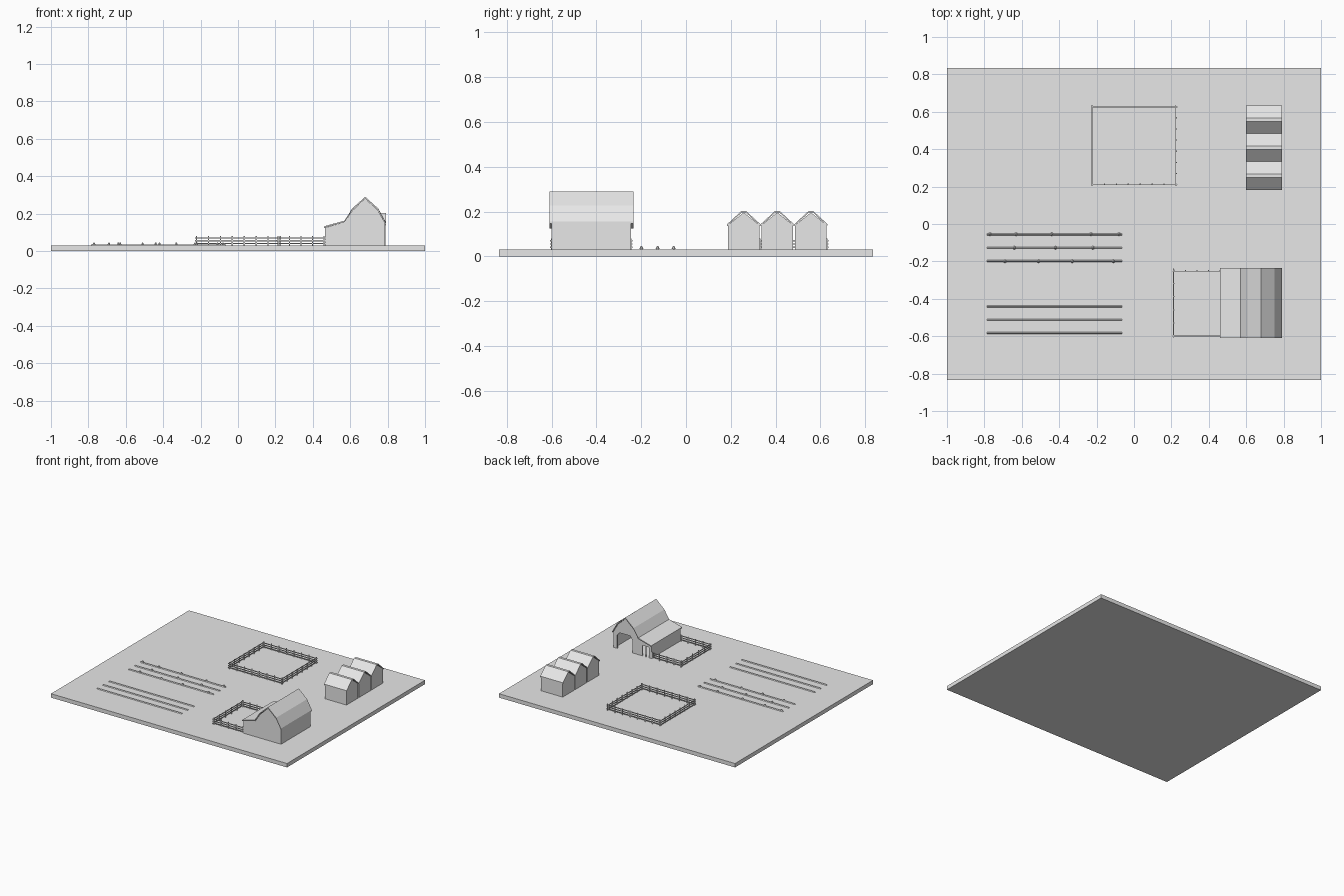
import bpy, bmesh
from mathutils import Vector

cube = bpy.data.objects.get("Cube")
if cube:
    bpy.data.objects.remove(cube)

GROUND = 0.03
grey = bpy.data.materials.new("plain_grey")
grey.use_nodes = True
GREY = (0.8, 0.8, 0.8, 1)
grey.diffuse_color = GREY
grey.node_tree.nodes["Principled BSDF"].inputs["Base Color"].default_value = GREY


def finish(bm, name, flip=False):
    bmesh.ops.recalc_face_normals(bm, faces=bm.faces)
    if flip:
        bmesh.ops.reverse_faces(bm, faces=bm.faces)
    mesh = bpy.data.meshes.new(name)
    bm.to_mesh(mesh)
    bm.free()
    mesh.materials.append(grey)
    obj = bpy.data.objects.new(name, mesh)
    bpy.context.collection.objects.link(obj)
    return obj


def add_box(bm, x, y, z):
    """Box from (low, high) ranges."""
    geo = bmesh.ops.create_cube(bm, size=1)
    for v in geo["verts"]:
        v.co = Vector([(lo + hi) / 2 + c * (hi - lo) for c, (lo, hi) in zip(v.co, (x, y, z))])


def add_prism(bm, profile, lo, hi, axis="y"):
    """Extrude a profile with z as its second coordinate along x or y."""
    place = (lambda a, z, t: (a, t, z)) if axis == "y" else (lambda a, z, t: (t, a, z))
    face = bm.faces.new([bm.verts.new(place(a, z, lo)) for a, z in profile])
    new = bmesh.ops.extrude_face_region(bm, geom=[face])["geom"]
    for v in new:
        if isinstance(v, bmesh.types.BMVert):
            v.co[1 if axis == "y" else 0] = hi


def prism(name, profile, lo, hi, axis="y", flip=False):
    bm = bmesh.new()
    add_prism(bm, profile, lo, hi, axis)
    return finish(bm, name, flip)


def shell(line, thick):
    """Close an open roof line into a strip of even vertical thickness."""
    return line + [(a, z - thick) for a, z in reversed(line)]


def cut(target, cutter):
    cutter.hide_render = True
    cutter.hide_viewport = True
    cutter.display_type = "WIRE"
    mod = target.modifiers.new("opening", "BOOLEAN")
    mod.operation = "DIFFERENCE"
    mod.solver = "EXACT"
    mod.object = cutter


# Ground slab
bm = bmesh.new()
add_box(bm, (-1, 1), (-0.835, 0.835), (0, GROUND))
finish(bm, "ground")

# Barn walls, hollow, with a tall doorway and a lean-to doorway at the back
FRONT, BACK = -0.6, -0.245
roof_line = [(0.57, 0.163), (0.61, 0.227), (0.68, 0.29), (0.75, 0.227), (0.79, 0.155)]
walls = prism("barn_walls", [(0.465, GROUND), (0.465, 0.124), (0.57, 0.155), (0.613, 0.218),
                             (0.68, 0.281), (0.747, 0.218), (0.785, 0.152), (0.785, GROUND)],
              FRONT, BACK)
cut(walls, prism("barn_interior_cutter",
                 [(0.473, 0.02), (0.473, 0.117), (0.576, 0.147), (0.617, 0.21),
                  (0.68, 0.27), (0.743, 0.21), (0.777, 0.147), (0.777, 0.02)],
                 FRONT + 0.008, BACK - 0.008))
cut(walls, prism("barn_door_cutter",
                 [(0.627, 0.02), (0.627, 0.13), (0.645, 0.155), (0.735, 0.155),
                  (0.755, 0.13), (0.755, 0.02)], BACK - 0.02, BACK + 0.02))
cut(walls, prism("lean_to_door_cutter",
                 [(0.485, 0.02), (0.485, 0.11), (0.54, 0.11), (0.54, 0.02)],
                 BACK - 0.02, BACK + 0.02))
prism("barn_roof", shell(roof_line, 0.009), -0.61, -0.235, flip=True)
prism("lean_to_roof", shell([(0.46, 0.132), (0.57, 0.163)], 0.008), -0.61, -0.235)
bm = bmesh.new()
add_box(bm, (0.51, 0.515), (BACK - 0.006, BACK), (GROUND, 0.11))
finish(bm, "lean_to_door_post")

# Row of three sheds
for i in range(3):
    mid = 0.258 + 0.15 * i
    prism(f"shed_walls_{i + 1}", [(mid - 0.07, GROUND), (mid - 0.07, 0.14), (mid, 0.196),
                                  (mid + 0.07, 0.14), (mid + 0.07, GROUND)], 0.605, 0.788, "x")
    prism(f"shed_roof_{i + 1}",
          shell([(mid - 0.075, 0.143), (mid - 0.01, 0.203), (mid + 0.01, 0.203),
                 (mid + 0.075, 0.143)], 0.008), 0.6, 0.792, "x", flip=True)


# Rail fences
def fence(name, start, end, axis, at, count):
    """Three rails and evenly spaced posts along one axis."""
    bm = bmesh.new()

    def piece(along, across, z):
        add_box(bm, *((along, across) if axis == "x" else (across, along)), z)

    for z in (0.04, 0.055, 0.07):
        piece((start - 0.008, end + 0.008), (at - 0.004, at), (z - 0.003, z + 0.003))
    for i in range(count):
        p = start + (end - start) * i / (count - 1)
        piece((p - 0.003, p + 0.003), (at, at + 0.004), (GROUND, 0.08))
    finish(bm, name)


fence("paddock_fence_front", -0.222, 0.225, "x", 0.212, 8)
fence("paddock_fence_back", -0.222, 0.225, "x", 0.627, 8)
fence("paddock_fence_right", 0.21, 0.628, "y", -0.222, 8)
fence("paddock_fence_left", 0.21, 0.628, "y", 0.225, 8)
fence("barn_yard_fence_front", 0.213, 0.46, "x", -0.597, 5)
fence("barn_yard_fence_back", 0.213, 0.46, "x", -0.25, 5)
fence("barn_yard_fence_right", -0.6, -0.247, "y", 0.213, 6)

# Crop ridges in two fields
for field, first in (("planted", -0.055), ("bare", -0.44)):
    bm = bmesh.new()
    for i in range(3):
        y = first - 0.072 * i
        add_prism(bm, [(y - 0.007, GROUND - 0.002), (y, GROUND + 0.006), (y + 0.007, GROUND - 0.002)],
                  -0.785, -0.065, "x")
    finish(bm, f"{field}_crop_rows")

# Small plants on the first field
bm = bmesh.new()
rows = [(-0.77, -0.63, -0.44, -0.23, -0.08), (-0.64, -0.42, -0.22), (-0.69, -0.51, -0.33, -0.11)]
for i, row in enumerate(rows):
    for x in row:
        cone = bmesh.ops.create_cone(bm, cap_ends=True, segments=6, radius1=0.01,
                                     radius2=0.003, depth=0.014)
        bmesh.ops.translate(bm, verts=cone["verts"], vec=(x, -0.055 - 0.072 * i, GROUND + 0.009))
finish(bm, "crop_plants")
